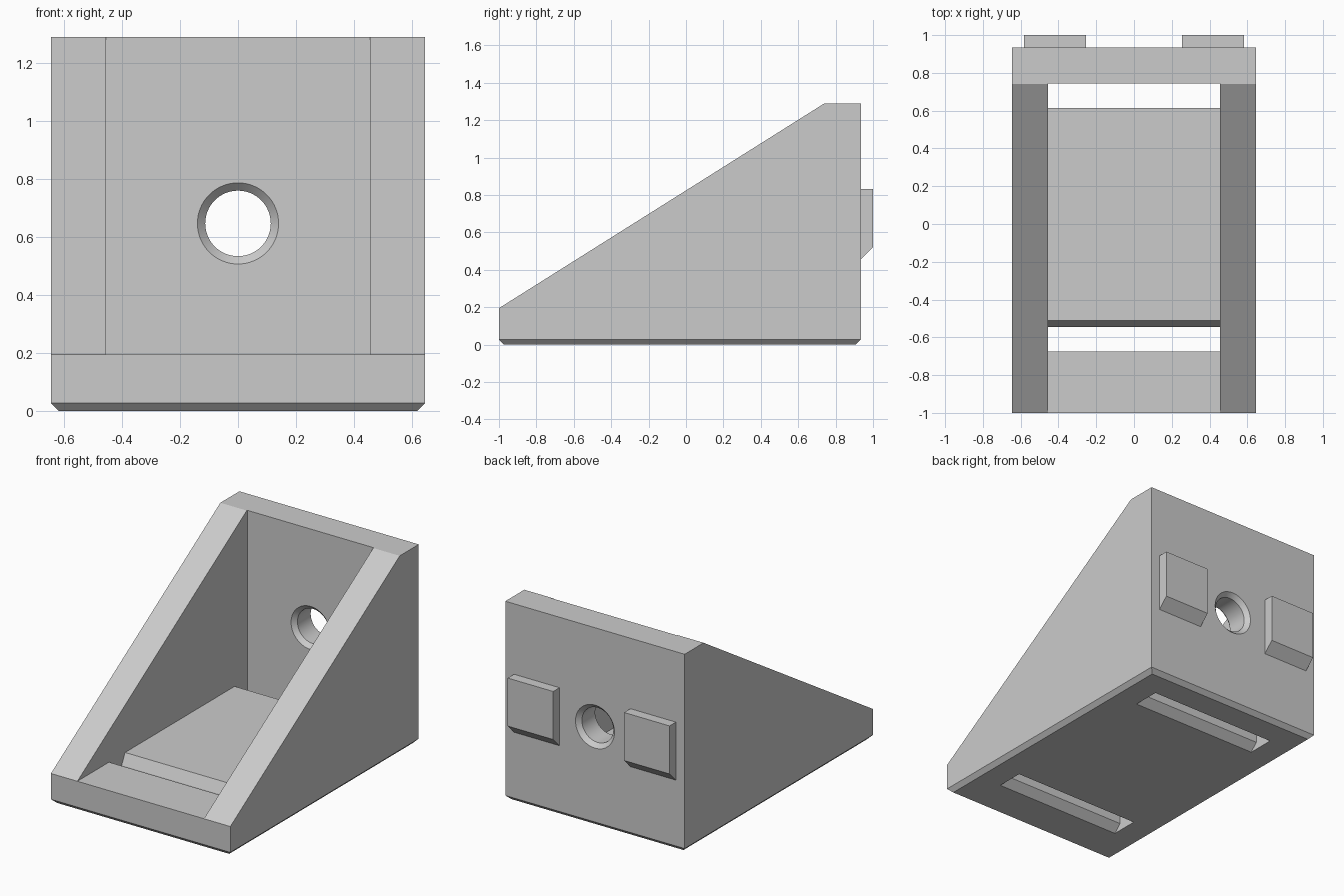
import bpy
import bmesh
from math import radians, tau

cube = bpy.data.objects.get("Cube")
if cube:
    bpy.data.objects.remove(cube, do_unlink=True)

grey = bpy.data.materials.new("matte_grey")
grey.use_nodes = True
COLOUR = (0.6, 0.6, 0.6, 1)
grey.diffuse_color = COLOUR
grey.node_tree.nodes["Principled BSDF"].inputs["Base Color"].default_value = COLOUR


def finish(name, bm):
    """Turn a bmesh into a named grey object."""
    bmesh.ops.recalc_face_normals(bm, faces=bm.faces[:])
    mesh = bpy.data.meshes.new(name)
    bm.to_mesh(mesh)
    bm.free()
    mesh.materials.append(grey)
    obj = bpy.data.objects.new(name, mesh)
    bpy.context.collection.objects.link(obj)
    return obj


def extrude_x(profile, x0, x1):
    """Extrude a (y, z) outline between two x positions."""
    bm = bmesh.new()
    face = bm.faces.new([bm.verts.new((x0, y, z)) for y, z in profile])
    new = bmesh.ops.extrude_face_region(bm, geom=[face])["geom"]
    verts = [v for v in new if isinstance(v, bmesh.types.BMVert)]
    bmesh.ops.translate(bm, verts=verts, vec=(x1 - x0, 0, 0))
    return bm


def cut(obj, cutter):
    """Subtract the cutter and discard it."""
    cutter.hide_render = True
    mod = obj.modifiers.new("cut", "BOOLEAN")
    mod.operation = "DIFFERENCE"
    mod.solver = "EXACT"
    mod.object = cutter
    bpy.context.view_layer.objects.active = obj
    bpy.ops.object.modifier_apply(modifier=mod.name)
    bpy.data.objects.remove(cutter, do_unlink=True)


HALF, INNER, BACK, WALL = 0.645, 0.455, 0.935, 0.745
FLOOR, TOP = 0.195, 1.29

# Wedge-shaped outer body with a chamfered base
bm = extrude_x([(-1, 0), (BACK, 0), (BACK, TOP), (0.74, TOP), (-1, FLOOR)], -HALF, HALF)
base_edges = [e for e in bm.edges if all(v.co.z < 0.001 for v in e.verts)]
bmesh.ops.bevel(bm, geom=base_edges, offset=0.027, segments=1, affect="EDGES")
bracket = finish("bracket_body", bm)

# Inner cavity together with the two floor slots and their chamfers
cavity = [
    (-1.1, FLOOR), (-0.675, FLOOR), (-0.675, 0.048), (-0.773, -0.05),
    (-0.545, -0.05), (-0.545, 0.125), (-0.51, FLOOR),
    (0.615, FLOOR), (0.615, 0.048), (0.517, -0.05),
    (WALL, -0.05), (WALL, 1.4), (-1.1, 1.4),
]
cut(bracket, finish("cavity_cutter", extrude_x(cavity, -INNER, INNER)))

# Bolt hole through the back wall, countersunk on both faces
R, SINK, HOLE_Z = 0.113, 0.027, 0.647
bore = [
    (0, WALL - SINK), (R + 2 * SINK, WALL - SINK), (R, WALL + SINK),
    (R, BACK - SINK), (R + 2 * SINK, BACK + SINK), (0, BACK + SINK),
]
bm = bmesh.new()
verts = [bm.verts.new((r, y, HOLE_Z)) for r, y in bore]
edges = [bm.edges.new(pair) for pair in zip(verts, verts[1:])]
bmesh.ops.spin(bm, geom=verts + edges, cent=(0, 0, HOLE_Z), axis=(0, 1, 0),
               angle=tau, steps=64)
bmesh.ops.remove_doubles(bm, verts=bm.verts[:], dist=0.0001)
cut(bracket, finish("bolt_hole_cutter", bm))

bpy.ops.object.select_all(action="DESELECT")
bracket.select_set(True)
bpy.context.view_layer.objects.active = bracket
bpy.ops.object.shade_smooth_by_angle(angle=radians(20))

# Locating tabs on the back, sloped underneath
tab = [(BACK - 0.01, 0.455), (BACK, 0.455), (1, 0.52), (1, 0.832), (BACK - 0.01, 0.832)]
for side, name in ((1, "left_tab"), (-1, "right_tab")):
    finish(name, extrude_x(tab, side * 0.255, side * 0.582))
